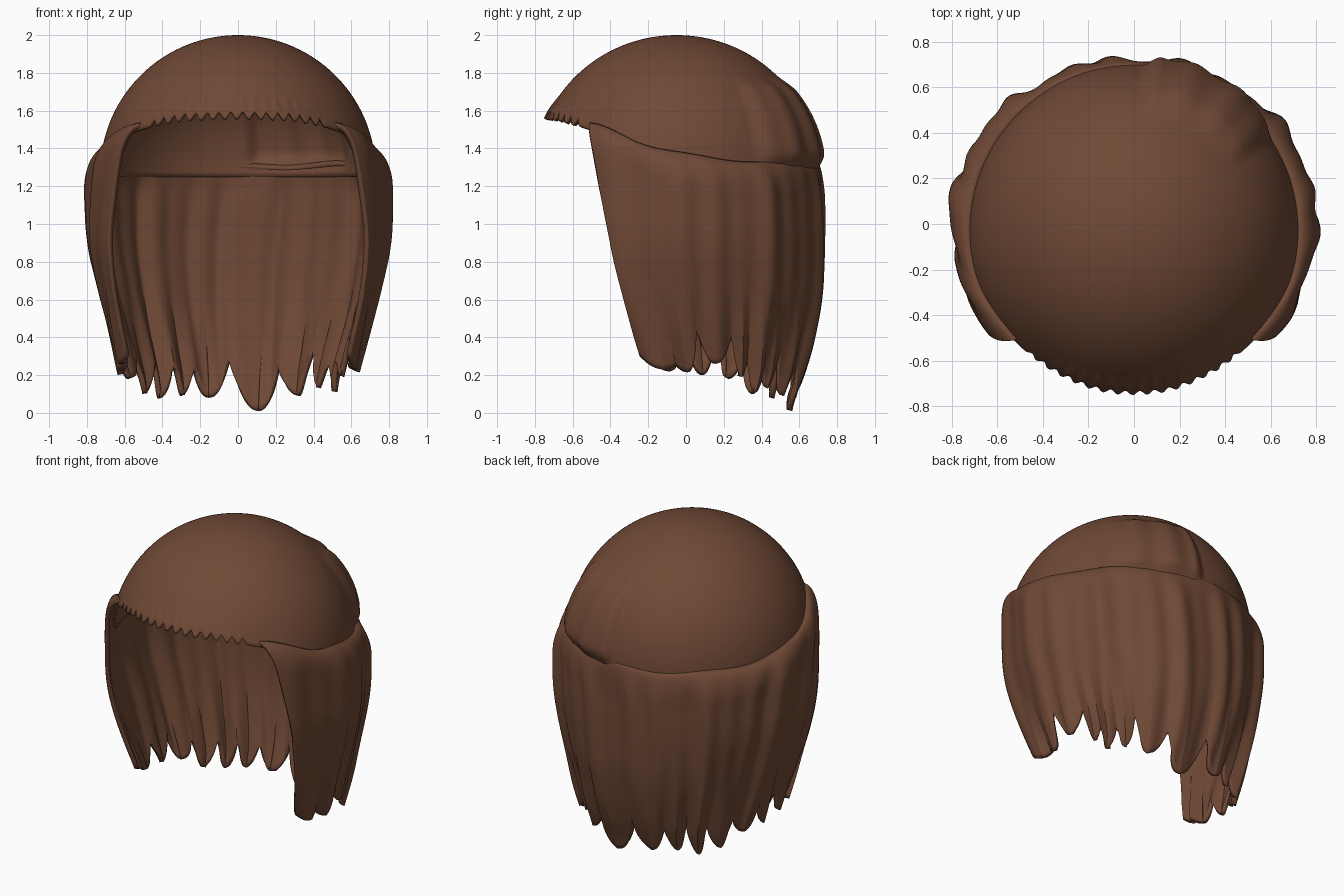
import bpy, bmesh, math

if "Cube" in bpy.data.objects:
    bpy.data.objects.remove(bpy.data.objects["Cube"])

brown = bpy.data.materials.new("chestnut brown")
brown.diffuse_color = (0.16, 0.066, 0.036, 1)
brown.use_nodes = True
brown.node_tree.nodes["Principled BSDF"].inputs["Base Color"].default_value = brown.diffuse_color

CAP_Y, CAP_Z, CAP_RX, CAP_RY, CAP_RZ = -0.05, 1.27, 0.73, 0.75, 0.73


def lerp_table(table, x):
    """Piecewise linear lookup in a short list of (x, value)."""
    if x <= table[0][0]:
        return table[0][1]
    for (a, va), (b, vb) in zip(table, table[1:]):
        if x <= b:
            return va + (vb - va) * (x - a) / (b - a)
    return table[-1][1]


def smooth(a, b, x):
    t = min(max((x - a) / (b - a), 0), 1)
    return t * t * (3 - 2 * t)


def soft_table(table, x, w):
    return sum(lerp_table(table, x + k * w) for k in (-1, -.5, 0, .5, 1)) / 5


def build_sheet(name, point, rows, cols, closed, thickness):
    """Grid of points turned into a smooth shell thickened inwards."""
    bm = bmesh.new()
    n = cols if closed else cols + 1
    grid = [[bm.verts.new(point(i / rows, j / cols)) for j in range(n)]
            for i in range(rows + 1)]
    for i in range(rows):
        for j in range(cols):
            k = (j + 1) % n
            bm.faces.new((grid[i][j], grid[i + 1][j], grid[i + 1][k], grid[i][k]))
    bmesh.ops.remove_doubles(bm, verts=bm.verts, dist=1e-5)
    mesh = bpy.data.meshes.new(name)
    bm.to_mesh(mesh)
    bm.free()
    mesh.materials.append(brown)
    ob = bpy.data.objects.new(name, mesh)
    bpy.context.collection.objects.link(ob)
    shell = ob.modifiers.new("thickness", 'SOLIDIFY')
    shell.thickness = thickness
    shell.offset = -1
    bpy.ops.object.select_all(action='DESELECT')
    ob.select_set(True)
    bpy.context.view_layer.objects.active = ob
    bpy.ops.object.shade_smooth_by_angle(angle=math.radians(50))
    return ob


# Cap: dome with a scalloped front rim and a raised tuft at the back
RIM = [(0, 1.56), (25, 1.55), (44, 1.515), (55, 1.485), (66, 1.25)]


def cap_point(v, u):
    deg = u * 360
    off = abs((deg - 270 + 180) % 360 - 180)          # degrees away from the front
    rim = lerp_table(RIM, off)
    rim += 0.038 * math.sin(math.pi * deg / 5.5) ** 2 * (1 - smooth(40, 46, off))
    polar = v * math.acos((rim - CAP_Z) / CAP_RZ)
    z = CAP_Z + CAP_RZ * math.cos(polar)
    a = math.radians(deg)
    tuft = (smooth(32, 46, deg) * (1 - smooth(80, 88, deg))
            * smooth(1.26, 1.38, z) * (1 - smooth(1.70, 1.81, z)))
    grow = 1 + tuft * (0.075 + 0.012 * math.sin(a * 22))
    grow += 0.02 * (1 - smooth(10, 48, off)) * smooth(0.85, 1, v)
    s = math.sin(polar) * grow
    return (CAP_RX * s * math.cos(a), CAP_Y + CAP_RY * s * math.sin(a), z)


build_sheet("cap", cap_point, 44, 504, True, 0.02)

# Hem of the long hair: (degrees, height), tips and notches alternating
HEM = [(-25, .30), (-15, .23), (-10, .25), (-5, .215), (2, .44), (9, .26), (19, .40),
       (24, .19), (28, .27), (33, .11), (38, .25), (43, .13), (49, .32), (57, .09),
       (68, .24), (79, .01), (94, .27), (105, .08), (114, .22), (121, .09), (127, .24),
       (133, .075), (139, .25), (147, .10), (155, .28), (163, .18), (170, .36),
       (178, .20), (185, .36), (193, .22), (199, .26), (205, .30)]


def hem(deg):
    """Height of the hem, and closeness to a strand's middle (0 to 1)."""
    for (a, za), (b, zb) in zip(HEM, HEM[1:]):
        if deg <= b:
            t = (deg - a) / (b - a)
            if za < zb:
                return za + (zb - za) * t ** 2.2, 1 - t
            return zb + (za - zb) * (1 - t) ** 2.2, t
    return HEM[-1][1], 0


WIDTH = [(0, .58), (.1, .60), (.3, .65), (.6, .73), (.9, .80), (1.3, .805), (1.6, .79)]
DEPTH = [(0, .53), (.1, .57), (.3, .64), (.6, .70), (.9, .71), (1.3, .705), (1.6, .70)]
EDGE_Y = [(.2, -.22), (.4, -.28), (.8, -.38), (1.2, -.46), (1.53, -.52)]
TOP = [(0, 1.315), (50, 1.33), (80, 1.375), (90, 1.405), (106, 1.525), (115, 1.535)]


# Long hair: one folded curtain running from temple to temple round the back
def hair_point(v, u):
    deg = -25 + 230 * u
    bottom, strand = hem(deg)
    from_back = abs(deg - 90)
    top = soft_table(TOP, from_back, 5) + 0.008 * math.sin(math.radians(deg * 9))
    z = top + (bottom - top) * v ** 1.25
    rx, ry = soft_table(WIDTH, z, .1), soft_table(DEPTH, z, .1)
    front_ry = ry * 1.17                               # fuller in front of the ears

    # the front edge slants backwards towards the hem
    edge = math.asin((lerp_table(EDGE_Y, z) - .02) / front_ry)
    a = math.pi / 2 + math.radians(deg - 90) * (math.pi / 2 - edge) / math.radians(115)
    if math.sin(a) < 0:
        ry = front_ry

    # folds, drifting a little sideways on their way down, split into strands low down
    d = math.radians(deg) + 0.05 * math.sin(3 * z + deg * 0.03)
    fold = 0.011 * math.sin(11 * d + .6) + 0.009 * math.sin(19 * d + 1.9) + 0.006 * math.sin(31 * d)
    fold *= (0.35 + 0.65 * smooth(0, .25, top - z)) * (1 - 0.6 * smooth(90, 115, from_back))
    r = fold + (strand - 0.5) * 0.035 * (1 - smooth(.2, .75, z))

    # roll the top edge over on to the cap
    k = min((top - z) / 0.18, 1)
    k = math.sqrt(1 - (1 - k) ** 2)
    c = math.sqrt(1 - ((z - CAP_Z) / CAP_RZ) ** 2) if z > CAP_Z else 1
    px = (CAP_RX * c - .003) * (1 - k) + (rx + r) * k
    py = (CAP_RY * c - .003) * (1 - k) + (ry + r) * k
    yc = CAP_Y * (1 - k) + .02 * k
    return (px * math.cos(a), yc + py * math.sin(a), z)


build_sheet("long_hair", hair_point, 56, 460, False, 0.028)
